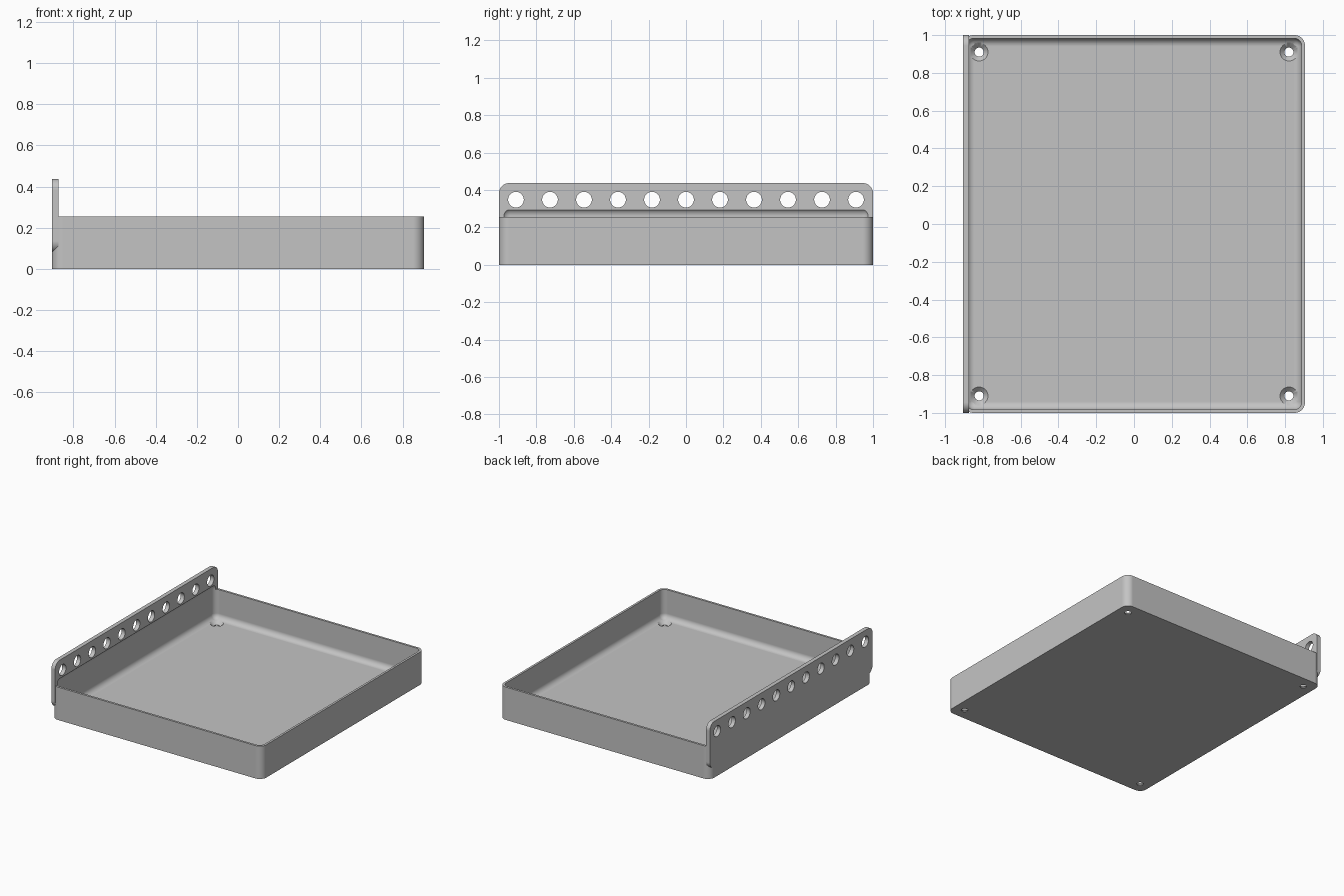
import bpy, bmesh, math
from mathutils import Matrix, Vector

if "Cube" in bpy.data.objects:
    bpy.data.objects.remove(bpy.data.objects["Cube"], do_unlink=True)

HALF_X, HALF_Y, TRAY_H = 0.905, 1.0, 0.255
WALL, FLOOR, CORNER = 0.017, 0.028, 0.055
PLATE_T, PLATE_BOTTOM, PLATE_TOP = 0.032, 0.08, 0.437
HOLES = 11

grey = bpy.data.materials.new("matte grey")
grey.use_nodes = True
grey.diffuse_color = (0.55, 0.55, 0.55, 1)
bsdf = grey.node_tree.nodes["Principled BSDF"]
bsdf.inputs["Base Color"].default_value = (0.55, 0.55, 0.55, 1)
bsdf.inputs["Roughness"].default_value = 0.6


def finish(bm, name):
    bmesh.ops.recalc_face_normals(bm, faces=bm.faces)
    mesh = bpy.data.meshes.new(name)
    bm.to_mesh(mesh)
    bm.free()
    obj = bpy.data.objects.new(name, mesh)
    bpy.context.collection.objects.link(obj)
    mesh.materials.append(grey)
    return obj


def box(name, low, high, radius, axis=None):
    """Box with rounded edges: only those along one axis, or all of them."""
    low, high = Vector(low), Vector(high)
    bm = bmesh.new()
    bmesh.ops.create_cube(bm, size=1)
    for v in bm.verts:
        v.co = (low + high) / 2 + v.co * (high - low)
    edges = [e for e in bm.edges if axis is None
             or abs((e.verts[0].co - e.verts[1].co)[axis]) > 1e-4]
    bmesh.ops.bevel(bm, geom=edges, offset=radius, segments=10,
                    profile=0.5, affect='EDGES')
    return finish(bm, name)


def cone(name, centre, r1, r2, depth, turn=None):
    bm = bmesh.new()
    bmesh.ops.create_cone(bm, cap_ends=True, segments=40, radius1=r1,
                          radius2=r2, depth=depth,
                          matrix=Matrix.Translation(centre) @ (turn or Matrix()))
    return finish(bm, name)


def combine(target, other, operation):
    mod = target.modifiers.new("combine", 'BOOLEAN')
    mod.object, mod.operation, mod.solver = other, operation, 'EXACT'
    result = target.evaluated_get(bpy.context.evaluated_depsgraph_get())
    mesh = bpy.data.meshes.new_from_object(result)
    target.modifiers.clear()
    target.data = mesh
    bpy.data.objects.remove(other, do_unlink=True)


# Tray block with rounded upright corners
tray = box("tray", (-HALF_X, -HALF_Y, 0), (HALF_X, HALF_Y, TRAY_H), CORNER, 2)

# Mounting plate along the right side
plate = box("mounting_plate", (-HALF_X, -HALF_Y, PLATE_BOTTOM),
            (-HALF_X + PLATE_T, HALF_Y, PLATE_TOP), CORNER, 0)
combine(tray, plate, 'UNION')

# Hollow with filleted edges, slightly undercutting the plate
hollow = box("hollow", (-HALF_X + WALL, -HALF_Y + WALL, FLOOR),
             (HALF_X - WALL, HALF_Y - WALL, 0.304), 0.042)
combine(tray, hollow, 'DIFFERENCE')

# Row of holes through the plate
pitch = 2 * HALF_Y / HOLES
sideways = Matrix.Rotation(math.pi / 2, 4, 'Y')
for i in range(HOLES):
    y = (i - (HOLES - 1) / 2) * pitch
    combine(tray, cone("plate_hole", (-HALF_X + PLATE_T / 2, y, 0.348),
                       0.042, 0.042, 0.2, sideways), 'DIFFERENCE')

# Countersunk screw holes in the floor corners
for sx in (-1, 1):
    for sy in (-1, 1):
        x, y = sx * 0.82, sy * 0.91
        combine(tray, cone("screw_hole", (x, y, 0), 0.024, 0.024, 0.2),
                'DIFFERENCE')
        combine(tray, cone("countersink", (x, y, FLOOR - 0.009),
                           0.024, 0.052, 0.028), 'DIFFERENCE')

# Smooth the fillets and keep the flats flat
bpy.ops.object.select_all(action='DESELECT')
tray.select_set(True)
bpy.context.view_layer.objects.active = tray
bpy.ops.object.shade_smooth_by_angle(angle=math.radians(30))
weighted = tray.modifiers.new("flat_normals", 'WEIGHTED_NORMAL')
weighted.keep_sharp = True
